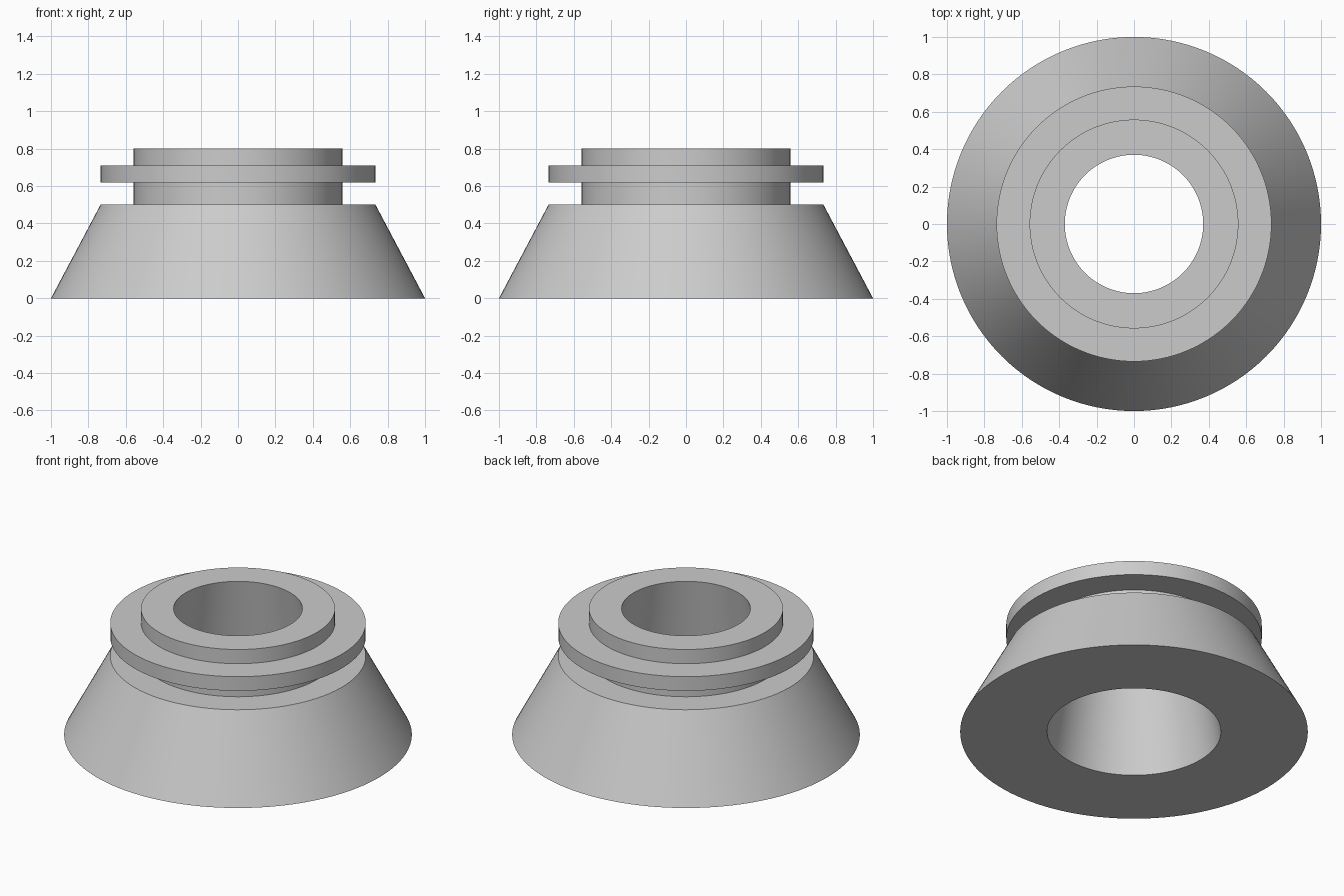
import bpy
import bmesh
import math

cube = bpy.data.objects.get("Cube")
if cube:
    bpy.data.objects.remove(cube, do_unlink=True)

SEGMENTS = 128

# Single flat grey
grey = bpy.data.materials.new("plain grey")
grey.use_nodes = True
colour = (0.6, 0.6, 0.6, 1)
grey.diffuse_color = colour
grey.node_tree.nodes["Principled BSDF"].inputs["Base Color"].default_value = colour


def lathe(name, profile):
    """Spin a closed (radius, height) profile around z into a solid ring."""
    bm = bmesh.new()
    rings = []
    for radius, height in profile:
        ring = []
        for i in range(SEGMENTS):
            a = math.tau * i / SEGMENTS
            ring.append(bm.verts.new((radius * math.cos(a), radius * math.sin(a), height)))
        rings.append(ring)
    for lower, upper in zip(rings, rings[1:] + rings[:1]):
        for i in range(SEGMENTS):
            j = (i + 1) % SEGMENTS
            bm.faces.new((lower[i], lower[j], upper[j], upper[i]))
    bmesh.ops.recalc_face_normals(bm, faces=bm.faces)
    mesh = bpy.data.meshes.new(name)
    bm.to_mesh(mesh)
    bm.free()
    mesh.materials.append(grey)
    obj = bpy.data.objects.new(name, mesh)
    bpy.context.collection.objects.link(obj)
    bpy.ops.object.select_all(action="DESELECT")
    obj.select_set(True)
    bpy.context.view_layer.objects.active = obj
    bpy.ops.object.shade_smooth_by_angle(angle=math.radians(30))
    return obj


# Conical skirt, neck, flange and collar around a tapered bore
lathe("flanged_conical_collar", [
    (0.50, 0.0), (1.0, 0.0),        # underside
    (0.735, 0.50), (0.558, 0.50),   # skirt and shoulder
    (0.558, 0.62), (0.735, 0.62),   # neck and flange underside
    (0.735, 0.71), (0.558, 0.71),   # flange rim and top
    (0.558, 0.80), (0.37, 0.80),    # top collar
])
